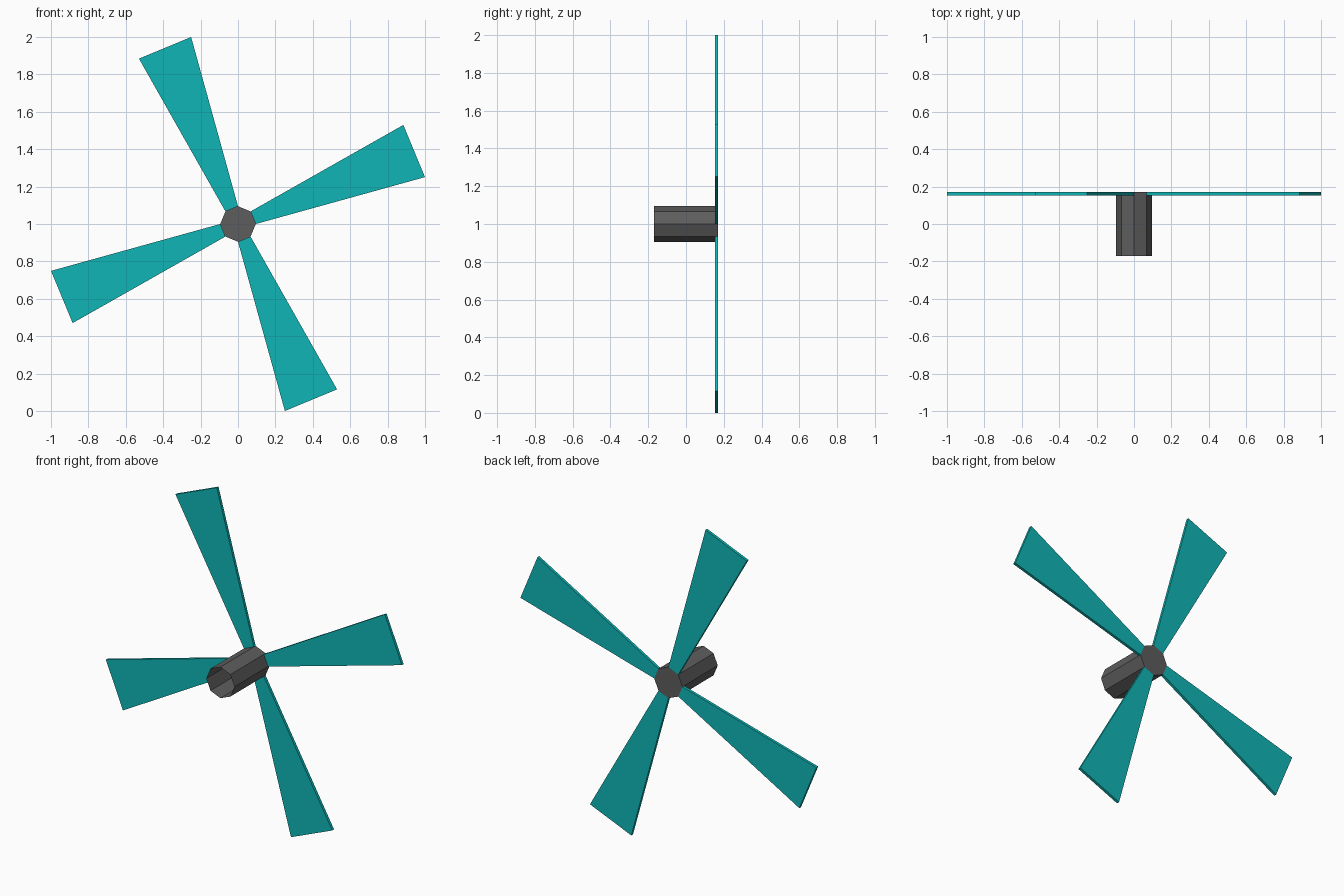
import bpy
import bmesh
from math import pi, cos, sin
from mathutils import Matrix, Vector

if "Cube" in bpy.data.objects:
    bpy.data.objects.remove(bpy.data.objects["Cube"])

CENTRE = Vector((0, 0, 1))
HUB_R, HALF_DEPTH = 0.095, 0.17
BLADE_THICK = 0.017


def material(name, colour):
    mat = bpy.data.materials.new(name)
    mat.diffuse_color = colour
    mat.use_nodes = True
    mat.node_tree.nodes["Principled BSDF"].inputs["Base Color"].default_value = mat.diffuse_color
    return mat


def make_object(name, bm, mat):
    bmesh.ops.recalc_face_normals(bm, faces=bm.faces[:])
    mesh = bpy.data.meshes.new(name)
    bm.to_mesh(mesh)
    bm.free()
    mesh.materials.append(mat)
    obj = bpy.data.objects.new(name, mesh)
    obj.location = CENTRE
    bpy.context.collection.objects.link(obj)
    return obj


teal = material("teal", (0.005, 0.46, 0.46, 1))
dark_grey = material("dark_grey", (0.11, 0.11, 0.11, 1))

# Hub: eight-sided sleeve along y, closed at the blade end, open at the front
bm = bmesh.new()
ring = [bm.verts.new((HUB_R * cos(i * pi / 4), HALF_DEPTH, HUB_R * sin(i * pi / 4)))
        for i in range(8)]
cap = bm.faces.new(ring)
ext = bmesh.ops.extrude_edge_only(bm, edges=cap.edges[:])["geom"]
bmesh.ops.translate(bm, vec=(0, -2 * HALF_DEPTH, 0),
                    verts=[v for v in ext if isinstance(v, bmesh.types.BMVert)])
make_object("hub", bm, dark_grey)

# Blades: tapered slabs growing from every second hub side
inner, inner_half = HUB_R * cos(pi / 8), HUB_R * sin(pi / 8)
outer, outer_half = 1.0195, 0.151
outline = [(inner, -inner_half), (outer, -outer_half),
           (outer, outer_half), (inner, inner_half)]
for k in range(4):
    bm = bmesh.new()
    back = [bm.verts.new((x, HALF_DEPTH, z)) for x, z in outline]
    front = [bm.verts.new((x, HALF_DEPTH - BLADE_THICK, z)) for x, z in outline]
    bm.faces.new(back)
    bm.faces.new(front[::-1])
    # three rim faces; the root is left open against the hub
    for i in range(3):
        bm.faces.new((back[i], front[i], front[i + 1], back[i + 1]))
    bm.transform(Matrix.Rotation(-(pi / 8 + k * pi / 2), 4, 'Y'))
    make_object(f"blade_{k + 1}", bm, teal)
